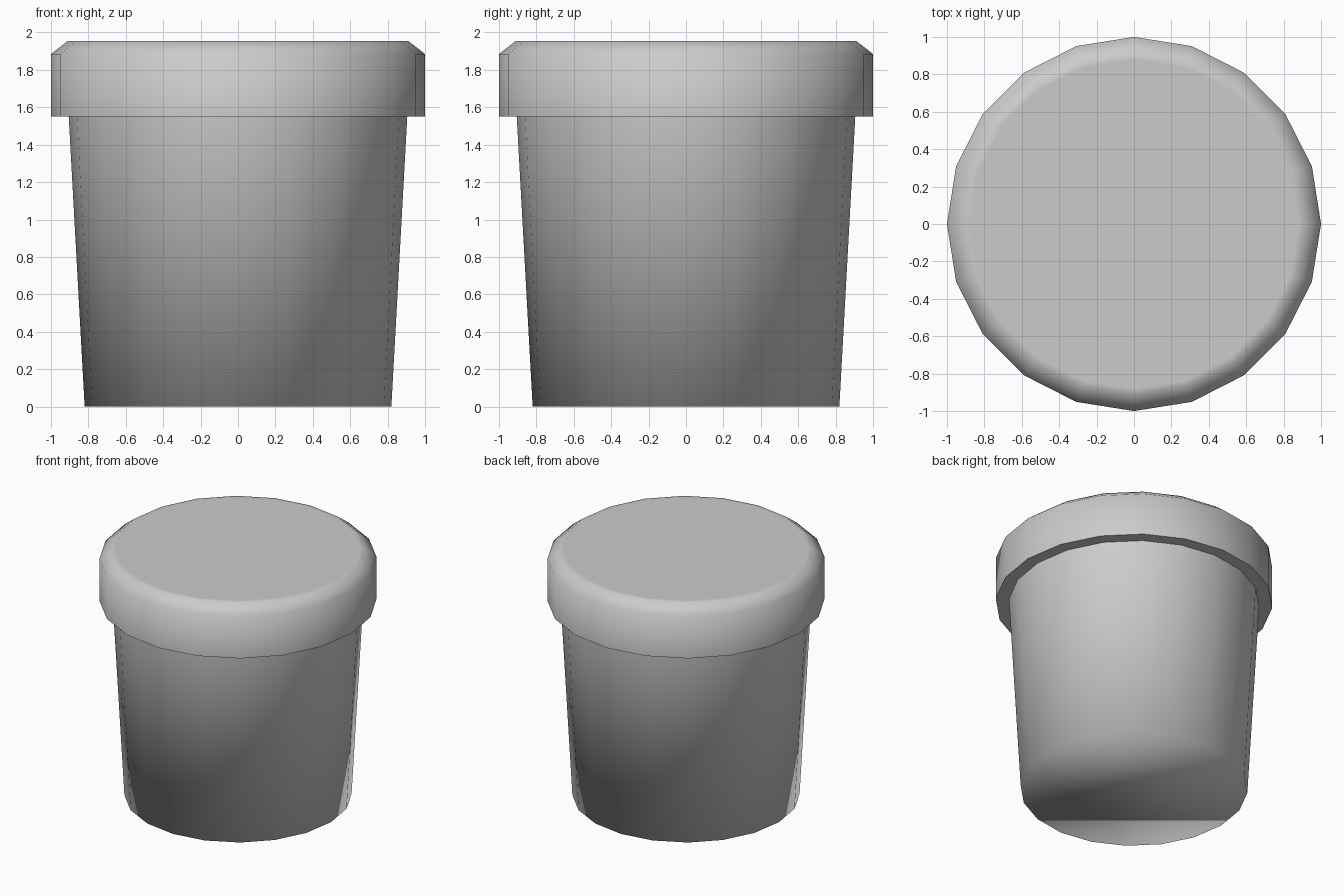
import bpy, bmesh
from math import cos, sin, tau

if "Cube" in bpy.data.objects:
    bpy.data.objects.remove(bpy.data.objects["Cube"])

SIDES = 20


def lathe(name, profile, cap_start=False, cap_end=False):
    """Spin a list of (radius, z) points into a smooth 20-sided shell."""
    bm = bmesh.new()
    rings = [[bm.verts.new((r * cos(tau * i / SIDES), r * sin(tau * i / SIDES), z))
              for i in range(SIDES)] for r, z in profile]
    for a, b in zip(rings, rings[1:]):
        for i in range(SIDES):
            j = (i + 1) % SIDES
            bm.faces.new((a[i], a[j], b[j], b[i]))
    if cap_start:
        bm.faces.new(rings[0][::-1])
    if cap_end:
        bm.faces.new(rings[-1])
    bmesh.ops.recalc_face_normals(bm, faces=bm.faces)
    for f in bm.faces:
        f.smooth = True
    mesh = bpy.data.meshes.new(name)
    bm.to_mesh(mesh)
    bm.free()
    obj = bpy.data.objects.new(name, mesh)
    bpy.context.collection.objects.link(obj)
    return obj


# Tapered tub, closed underneath, with its open mouth hidden by the lid
tub = lathe("tub", [(0.82, 0.0), (0.905, 1.55)], cap_start=True)

# Overhanging lid: underside ledge, straight skirt, chamfered rim, flat top
lid = lathe("lid", [(0.905, 1.55), (1.0, 1.55), (1.0, 1.885),
                    (0.91, 1.955), (0.88, 1.955)], cap_end=True)

# Crisp edge where the ledge under the lid meets its skirt
for edge in lid.data.edges:
    verts = [lid.data.vertices[v].co for v in edge.vertices]
    if all(v.z < 1.56 and v.xy.length > 0.99 for v in verts):
        edge.use_edge_sharp = True
